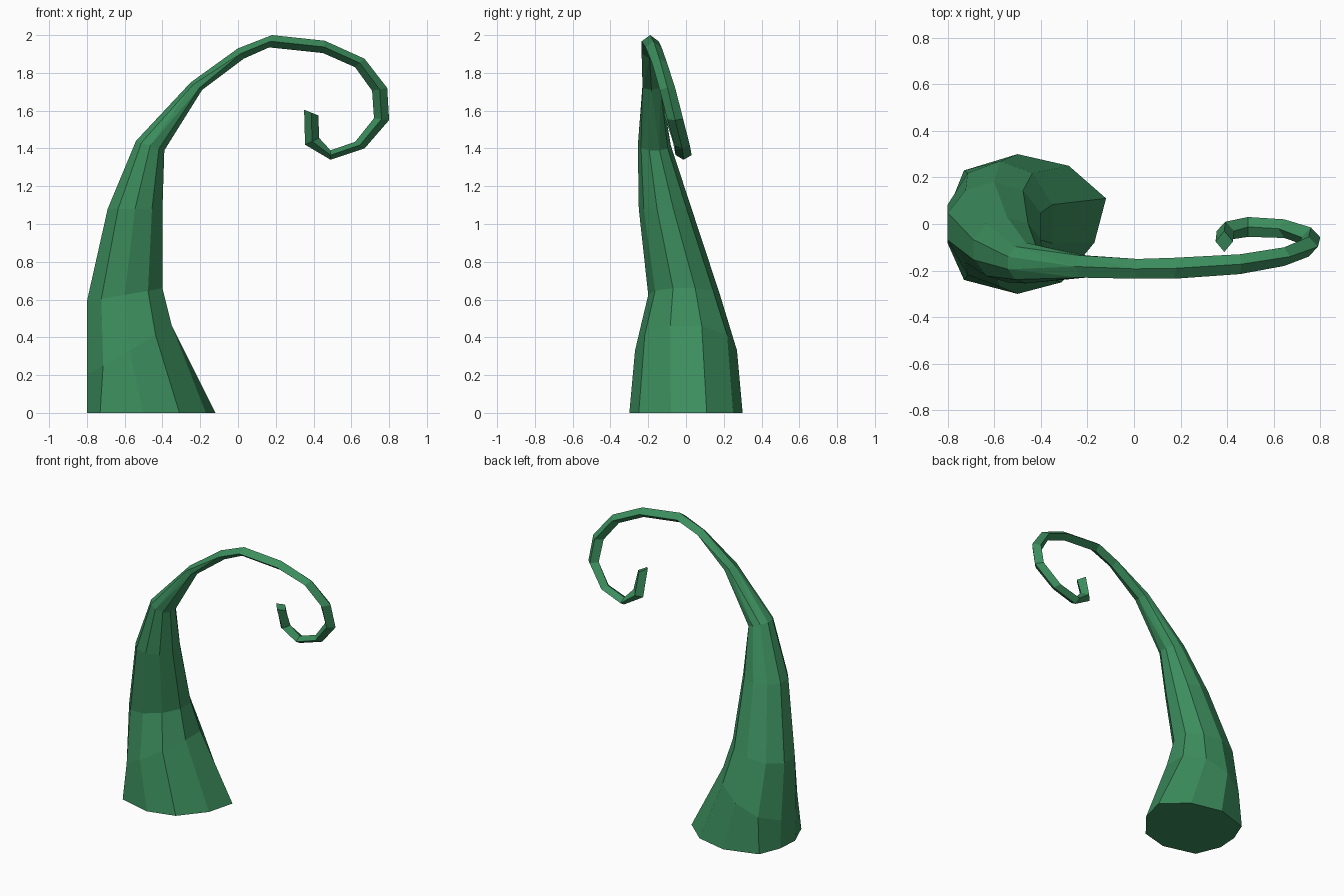
import bpy, bmesh
from math import cos, sin, tau

old = bpy.data.objects.get("Cube")
if old:
    bpy.data.objects.remove(old, do_unlink=True)

# Single flat colour
green = bpy.data.materials.new("leaf_green")
green.use_nodes = True
colour = (0.045, 0.27, 0.11, 1)
green.diffuse_color = colour
bsdf = next(n for n in green.node_tree.nodes if n.type == 'BSDF_PRINCIPLED')
bsdf.inputs["Base Color"].default_value = colour
bsdf.inputs["Roughness"].default_value = 0.8

# Irregular foot outline, wider toward the inner side of the bend
FOOT = [(-.79, .08), (-.73, .23), (-.5, .3), (-.28, .25), (-.12, .11),
        (-.17, -.08), (-.31, -.25), (-.5, -.3), (-.73, -.24), (-.8, -.07)]

# Sections: sides, outer (x, z), inner (x, z), y range
STEM = [
    (10, (-.80, .20), (-.35, .46), (-.27, .27)),
    (10, (-.80, .59), (-.40, .66), (-.20, .18)),
    (10, (-.69, 1.08), (-.40, 1.08), (-.25, .03)),
    (10, (-.54, 1.44), (-.39, 1.39), (-.255, -.08)),
    (6, (-.25, 1.75), (-.19, 1.71), (-.23, -.135)),
]
CURL = [
    (4, (.00, 1.93), (.03, 1.875), (-.235, -.15)),
    (4, (.18, 2.0), (.165, 1.935), (-.235, -.145)),
    (4, (.46, 1.97), (.45, 1.905), (-.215, -.13)),
    (4, (.67, 1.875), (.62, 1.83), (-.18, -.10)),
    (4, (.79, 1.72), (.71, 1.705), (-.14, -.055)),
    (4, (.80, 1.55), (.72, 1.56), (-.10, -.015)),
    (4, (.67, 1.40), (.62, 1.435), (-.06, .02)),
    (4, (.49, 1.34), (.49, 1.39), (-.055, .03)),
    (4, (.355, 1.42), (.43, 1.455), (-.07, .01)),
    (4, (.35, 1.605), (.425, 1.575), (-.12, -.03)),
]


def phase(n):
    return 0.5 if n == 10 else 0.0


def section(bm, n, outer, inner, span):
    """Ring of n points filling the given outer/inner and y extents."""
    angles = [tau * (i + phase(n)) / n for i in range(n)]
    cmax = max(cos(a) for a in angles)
    smax = max(sin(a) for a in angles)
    ring = []
    for a in angles:
        c, s = cos(a) / cmax, sin(a) / smax
        x, z = ((o + i) / 2 + c * (o - i) / 2 for o, i in zip(outer, inner))
        y = sum(span) / 2 + s * (span[1] - span[0]) / 2
        ring.append(bm.verts.new((x, y, z)))
    return ring


def zip_rings(bm, a, b):
    """Skin two rings, with triangles where the side counts differ."""
    n, m, i, j = len(a), len(b), 0, 0
    while i < n or j < m:
        step = (i + 1 + phase(n)) / n - (j + 1 + phase(m)) / m
        go_a = j >= m or (i < n and step < 1e-6)
        go_b = i >= n or (j < m and step > -1e-6)
        face = [a[i % n]]
        if go_a:
            face.append(a[(i + 1) % n])
        if go_b:
            face.append(b[(j + 1) % m])
        face.append(b[j % m])
        bm.faces.new(face)
        i, j = i + go_a, j + go_b


# Tapering tentacle: foot, leaning stem and curled tip as one skin
bm = bmesh.new()
rings = [[bm.verts.new((x, y, 0)) for x, y in FOOT]]
rings += [section(bm, *s) for s in STEM + CURL]
for lower, upper in zip(rings, rings[1:]):
    zip_rings(bm, lower, upper)
bm.faces.new(rings[0])
bm.faces.new(rings[-1])
bmesh.ops.recalc_face_normals(bm, faces=bm.faces)

mesh = bpy.data.meshes.new("curled_tentacle")
bm.to_mesh(mesh)
bm.free()
mesh.materials.append(green)
tentacle = bpy.data.objects.new("curled_tentacle", mesh)
bpy.context.collection.objects.link(tentacle)
